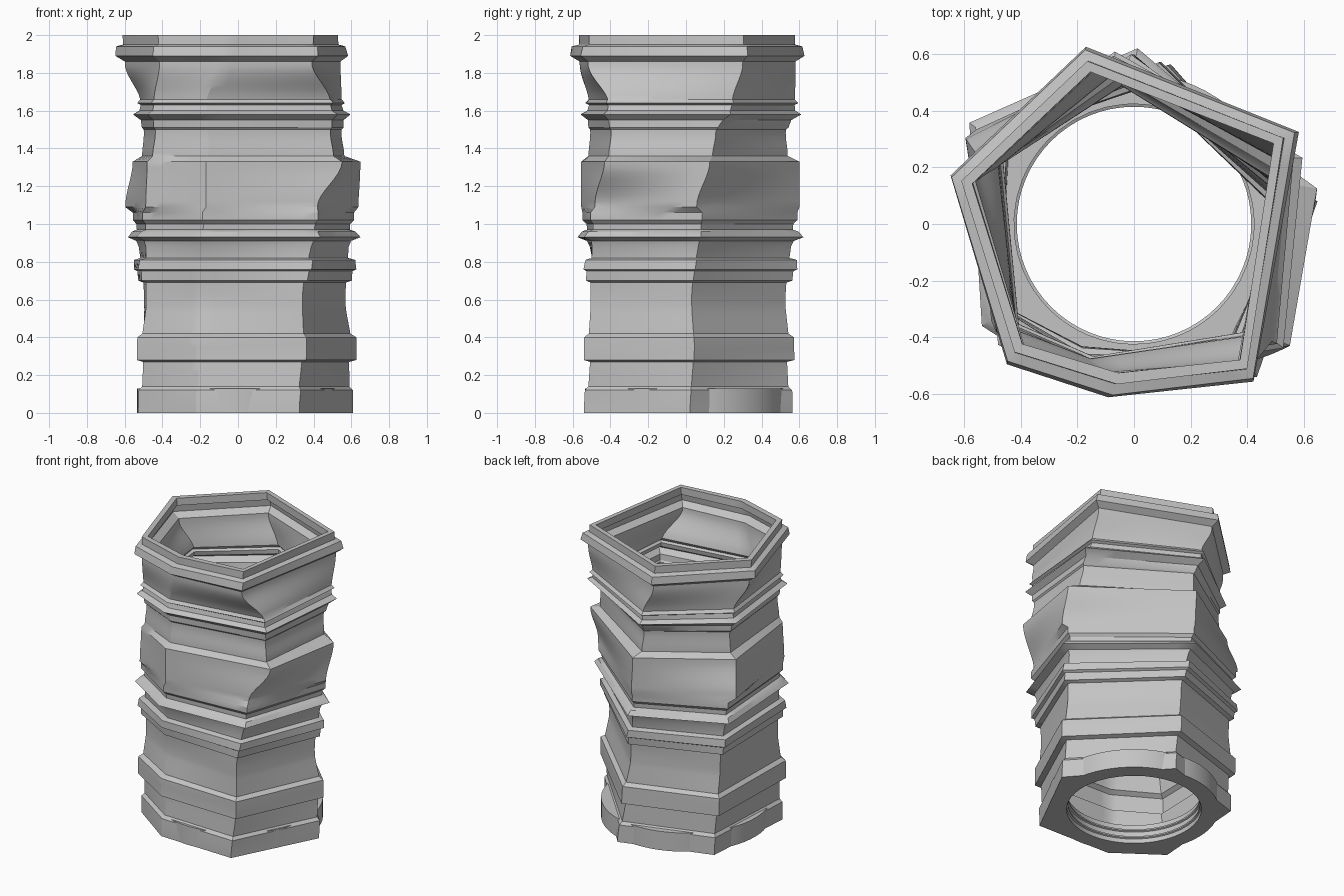
import bpy
import bmesh
from math import sin, cos, tau, radians
from mathutils import Vector

cube = bpy.data.objects.get("Cube")
if cube:
    bpy.data.objects.remove(cube)

SIDE_STEPS = 8
WALL = 0.04
HOLE = 0.425
COLLAR = 0.535
COLLAR_TOP = 0.13

# Key cross-sections: height, corner angles in degrees, corner radii
SECTIONS = [
    (0.00, (247, 301, 362, 437, 502, 570), (.55, .61, .59, .56, .59, .59)),
    (0.35, (247, 304, 364, 441, 504, 572), (.53, .61, .59, .54, .60, .59)),
    (0.60, (247, 304, 363, 444, 506, 573), (.51, .61, .57, .53, .60, .58)),
    (1.06, (251, 310, 368, 450, 509, 574), (.56, .64, .60, .57, .63, .59)),
    (1.09, (253, 311, 365, 450, 513, 578), (.58, .64, .64, .60, .67, .62)),
    (1.33, (253, 322, 371, 451, 516, 578), (.58, .70, .66, .60, .61, .61)),
    (1.36, (253, 321, 374, 454, 515, 580), (.54, .65, .58, .54, .56, .59)),
    (1.48, (253, 321, 376, 455, 515, 581), (.53, .63, .57, .53, .55, .58)),
    (1.64, (252, 320, 384, 457, 517, 582), (.54, .64, .60, .58, .56, .60)),
    (1.85, (261, 307, 389, 465, 525, 588), (.57, .65, .62, .60, .62, .62)),
    (2.00, (264, 308, 390, 466, 526, 587), (.57, .65, .61, .60, .63, .62)),
]

# Ledges and ribs: height, amount they stand out from the body
RIBS = [
    (0, .02), (.12, .02), (.14, 0), (.27, 0), (.28, .04), (.40, .04),
    (.42, .01), (.55, 0), (.69, 0), (.70, .03), (.75, .03), (.76, .05),
    (.81, .04), (.82, 0), (.88, 0), (.91, .01), (.93, .06), (.96, .03),
    (.97, 0), (1, 0), (1.02, .02), (1.06, .02), (1.09, 0), (1.33, 0),
    (1.36, 0), (1.5, 0), (1.51, .01), (1.55, .01), (1.58, .05), (1.60, .01),
    (1.63, 0), (1.64, .02), (1.66, 0), (1.86, 0), (1.89, .05), (1.94, .04),
    (1.95, 0), (2, 0),
]


def mix(a, b, t):
    return a + (b - a) * t


def corners(z, offset):
    """Six corners of the twisted cross-section at height z."""
    for low, high in zip(SECTIONS, SECTIONS[1:]):
        if z <= high[0]:
            break
    t = (z - low[0]) / (high[0] - low[0])
    t = t * t * (3 - 2 * t)
    points = []
    for a0, a1, r0, r1 in zip(low[1], high[1], low[2], high[2]):
        angle, radius = radians(mix(a0, a1, t)), mix(r0, r1, t) + offset
        points.append(Vector((cos(angle) * radius, sin(angle) * radius, z)))
    return points


def ring(z, offset):
    """Cross-section with every side divided evenly."""
    pts = corners(z, offset)
    return [p.lerp(q, k / SIDE_STEPS)
            for p, q in zip(pts, pts[1:] + pts[:1]) for k in range(SIDE_STEPS)]


def round_ring(source, z, radius):
    """Circle whose points face those of the source ring."""
    result = []
    for p in source:
        d = Vector((p.x, p.y, 0)).normalized() * radius
        result.append(Vector((d.x, d.y, z)))
    return result


def loft(name, rings, material):
    """Skin a closed chain of rings."""
    bm = bmesh.new()
    rows = [[bm.verts.new(p) for p in r] for r in rings]
    for row, above in zip(rows, rows[1:] + rows[:1]):
        n = len(row)
        for i in range(n):
            j = (i + 1) % n
            bm.faces.new((row[i], row[j], above[j], above[i]))
    bmesh.ops.recalc_face_normals(bm, faces=bm.faces)
    mesh = bpy.data.meshes.new(name)
    bm.to_mesh(mesh)
    bm.free()
    obj = bpy.data.objects.new(name, mesh)
    bpy.context.collection.objects.link(obj)
    mesh.materials.append(material)
    bpy.ops.object.select_all(action='DESELECT')
    obj.select_set(True)
    bpy.context.view_layer.objects.active = obj
    bpy.ops.object.shade_smooth_by_angle(angle=radians(30))
    return obj


grey = bpy.data.materials.new("plain grey")
grey.use_nodes = True
colour = (0.55, 0.55, 0.55, 1)
grey.diffuse_color = colour
grey.node_tree.nodes["Principled BSDF"].inputs["Base Color"].default_value = colour

# Rib profile with the tall bands divided so that they bend smoothly
profile = []
for (z0, o0), (z1, o1) in zip(RIBS, RIBS[1:]):
    steps = 8 if z1 - z0 > 0.1 else 1
    profile += [(mix(z0, z1, k / steps), mix(o0, o1, k / steps)) for k in range(steps)]
profile.append(RIBS[-1])

# Hollow twisted body: outside up, inside down, round hole in the floor
outside = [ring(z, o) for z, o in profile]
inside = [ring(z, o - WALL) for z, o in reversed(profile) if z > COLLAR_TOP]
floor_edge = ring(COLLAR_TOP, -WALL)
hole_top = round_ring(floor_edge, COLLAR_TOP, HOLE)
hole_bottom = round_ring(outside[0], 0, HOLE)
loft("twisted_body", outside + inside + [floor_edge, hole_top, hole_bottom], grey)

# Round collar that swells through the flat sides at the foot
circle = [Vector((cos(tau * i / 64), sin(tau * i / 64), 0)) for i in range(64)]


def circle_ring(radius, z):
    return [p * radius + Vector((0, 0, z)) for p in circle]


loft("foot_collar", [circle_ring(r, z) for r, z in (
    (HOLE, 0), (COLLAR, 0), (COLLAR, COLLAR_TOP), (HOLE, COLLAR_TOP))], grey)

# Thread ridges inside the neck
for index, z in enumerate((.04, .09)):
    loft(f"neck_thread_{index + 1}", [circle_ring(r, z + h) for r, h in (
        (HOLE + .01, -.015), (HOLE + .01, .015), (HOLE - .01, .005), (HOLE - .01, -.005))], grey)
